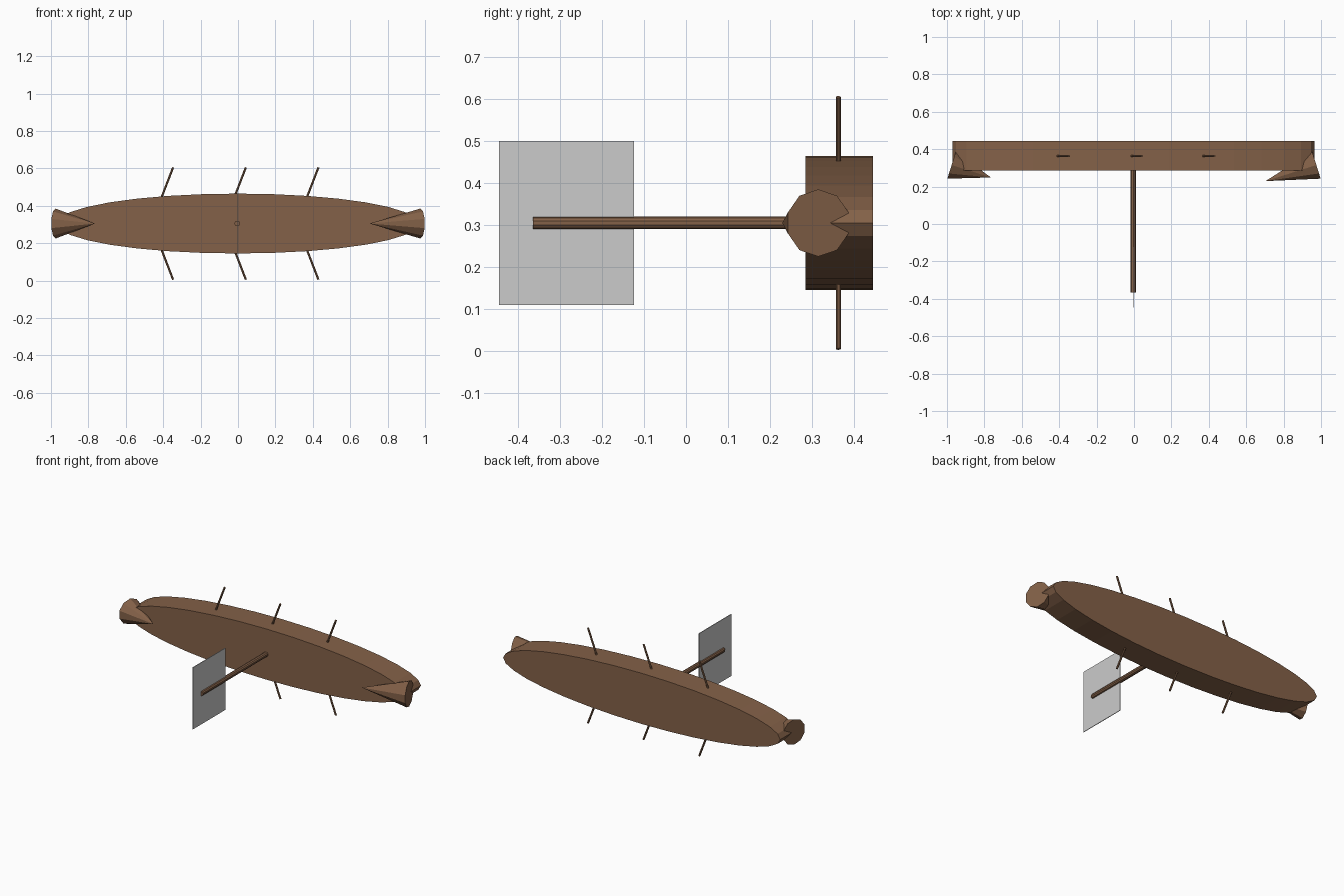
import bpy, bmesh, math
from mathutils import Vector, Matrix

if "Cube" in bpy.data.objects:
    bpy.data.objects.remove(bpy.data.objects["Cube"])

wood = bpy.data.materials.new("brown_wood")
wood.diffuse_color = (0.23, 0.12, 0.065, 1)
wood.use_nodes = True
wood.node_tree.nodes["Principled BSDF"].inputs["Base Color"].default_value = wood.diffuse_color


def make_object(name, bm, mat=None):
    bmesh.ops.recalc_face_normals(bm, faces=bm.faces)
    mesh = bpy.data.meshes.new(name)
    bm.to_mesh(mesh)
    bm.free()
    if mat:
        mesh.materials.append(mat)
    obj = bpy.data.objects.new(name, mesh)
    bpy.context.collection.objects.link(obj)
    return obj


def rod(name, start, end, r1, r2, sides, up=(0, 0, 1), squash=1.0):
    """Flat-shaded cone or cylinder from start to end, one vertex towards up."""
    a, b = Vector(start), Vector(end)
    z = (b - a).normalized()
    x = Vector(up).cross(z).normalized()
    y = z.cross(x)
    rot = Matrix((x, y, z)).transposed().to_4x4()
    bm = bmesh.new()
    bmesh.ops.create_cone(
        bm, cap_ends=True, segments=sides, radius1=r1, radius2=r2,
        depth=(b - a).length,
        matrix=Matrix.Translation((a + b) / 2) @ rot @ Matrix.Diagonal((1, squash, 1, 1)))
    bmesh.ops.remove_doubles(bm, verts=bm.verts, dist=1e-5)
    return make_object(name, bm, wood)


Z = 0.305

# Hull: thick elliptical slab
rod("hull", (-0.002, 0.285, Z), (-0.002, 0.445, Z), 0.968, 0.968, 32, squash=0.16 / 0.968)

# Mast
rod("mast", (-0.004, -0.365, Z), (-0.004, 0.36, Z), 0.015, 0.015, 10)

# Prow and stern horns: tilted cones with tips pointing inward and forward
tilt = math.radians(17.5)
for name, side, length in (("prow_horn", -1, 0.22), ("stern_horn", 1, 0.285)):
    base = Vector((side * 0.975, 0.315, Z))
    tip = base - length * Vector((side * math.cos(tilt), math.sin(tilt), 0))
    rod(name, base, tip, 0.08, 0, 10)

# Oars: three leaning pairs, above and below
for i, x in enumerate((-0.347, 0.042, 0.43)):
    for label, s in (("upper", 1), ("lower", -1)):
        outer = Vector((x, 0.363, Z + s * 0.3))
        inner = outer - 0.25 * Vector((0.36, 0, s * 0.933))
        rod(f"oar_{label}_{i + 1}", inner, outer, 0.006, 0.006, 10, up=(0, 1, 0))

# Sail: thin upright grey panel
bm = bmesh.new()
bmesh.ops.create_cube(bm, size=1, matrix=Matrix.Translation((-0.004, -0.285, Z))
                      @ Matrix.Diagonal((0.004, 0.322, 0.39, 1)))
make_object("sail", bm)
